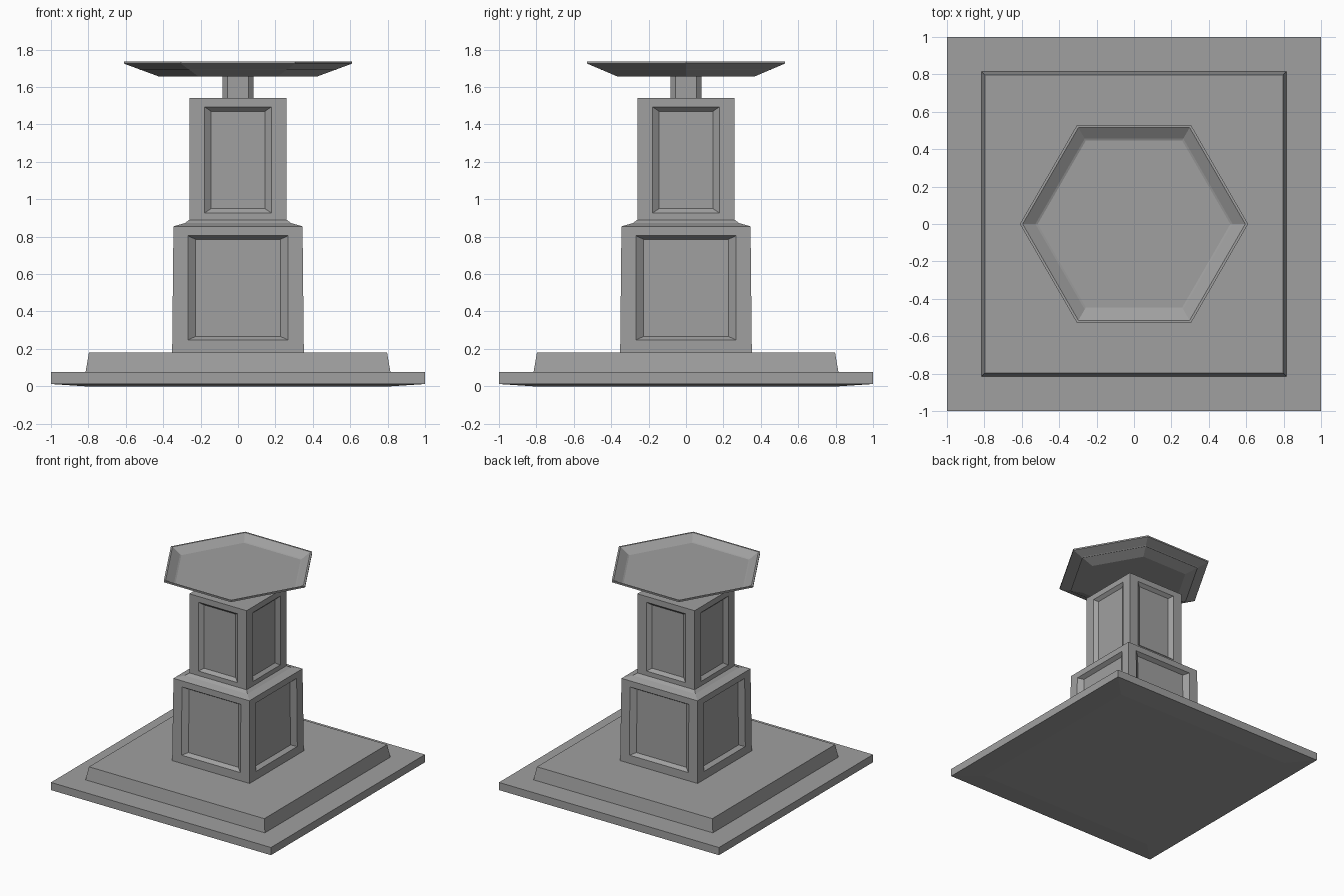
import bpy, bmesh
from math import cos, sin, pi
from mathutils import Matrix, Vector

cube = bpy.data.objects.get("Cube")
if cube:
    bpy.data.objects.remove(cube, do_unlink=True)

stone = bpy.data.materials.new("grey_stone")
stone.use_nodes = True
GREY = (0.35, 0.35, 0.35, 1)
stone.diffuse_color = GREY
stone.node_tree.nodes["Principled BSDF"].inputs["Base Color"].default_value = GREY


def finish(name, bm):
    bmesh.ops.remove_doubles(bm, verts=bm.verts, dist=0.0005)
    bmesh.ops.recalc_face_normals(bm, faces=bm.faces)
    mesh = bpy.data.meshes.new(name)
    bm.to_mesh(mesh)
    bm.free()
    mesh.materials.append(stone)
    obj = bpy.data.objects.new(name, mesh)
    bpy.context.collection.objects.link(obj)
    return obj


def bridge(bm, a, b):
    n = len(a)
    for i in range(n):
        j = (i + 1) % n
        bm.faces.new((a[i], a[j], b[j], b[i]))


def loft(name, outline, profile):
    """Stack scaled copies of an outline at (scale, z) levels and cap the ends."""
    bm = bmesh.new()
    rings = [[bm.verts.new((x * s, y * s, z)) for x, y in outline] for s, z in profile]
    for a, b in zip(rings, rings[1:]):
        bridge(bm, a, b)
    bm.faces.new(rings[0])
    bm.faces.new(rings[-1])
    return finish(name, bm)


def panelled_block(name, z0, z1, r0, r1, panel, rim, depth):
    """Square block with a sloped, recessed panel on each of its four sides."""
    bm = bmesh.new()
    half, low, high = panel
    side, edge = rim

    def face_y(z):
        return -(r0 + (r1 - r0) * (z - z0) / (z1 - z0))

    def rect(w0, w1, a, b, sink, turn):
        pts = ((-w0, a), (w0, a), (w1, b), (-w1, b))
        return [bm.verts.new(turn @ Vector((x, face_y(z) + sink, z))) for x, z in pts]

    for k in range(4):
        turn = Matrix.Rotation(k * pi / 2, 3, 'Z')
        outer = rect(r0, r1, z0, z1, 0, turn)
        lip = rect(half, half, low, high, 0, turn)
        inner = rect(half - side, half - side, low + edge, high - edge, depth, turn)
        bridge(bm, outer, lip)
        bridge(bm, lip, inner)
        bm.faces.new(inner)
    # Top and bottom caps
    for r, z in ((r0, z0), (r1, z1)):
        bm.faces.new([bm.verts.new((x * r, y * r, z)) for x, y in square])
    return finish(name, bm)


square = [(-1, -1), (1, -1), (1, 1), (-1, 1)]
hexagon = [(cos(i * pi / 3), sin(i * pi / 3)) for i in range(6)]
c = 0.67
chamfered = [(-c, -1), (c, -1), (1, -c), (1, c), (c, 1), (-c, 1), (-1, c), (-1, -c)]

# Stepped base
loft("base_slab", square, [(0.82, 0), (1, 0.012), (1, 0.075), (0.81, 0.075)])
loft("base_plinth", square, [(0.815, 0.075), (0.797, 0.18)])

# Two-tier pedestal with a sloping ledge between the tiers
panelled_block("lower_pedestal", 0.18, 0.855, 0.352, 0.345,
               (0.268, 0.247, 0.805), (0.042, 0.02), 0.032)
loft("pedestal_ledge", square, [(0.345, 0.855), (0.285, 0.872), (0.26, 0.89)])
panelled_block("upper_pedestal", 0.89, 1.54, 0.26, 0.26,
               (0.178, 0.927, 1.493), (0.034, 0.023), 0.025)

# Stem and shallow hexagonal basin
loft("basin_stem", chamfered, [(0.083, 1.54), (0.083, 1.66)])
loft("basin", hexagon, [(0.42, 1.655), (0.61, 1.725), (0.61, 1.737),
                        (0.595, 1.737), (0.52, 1.69)])
